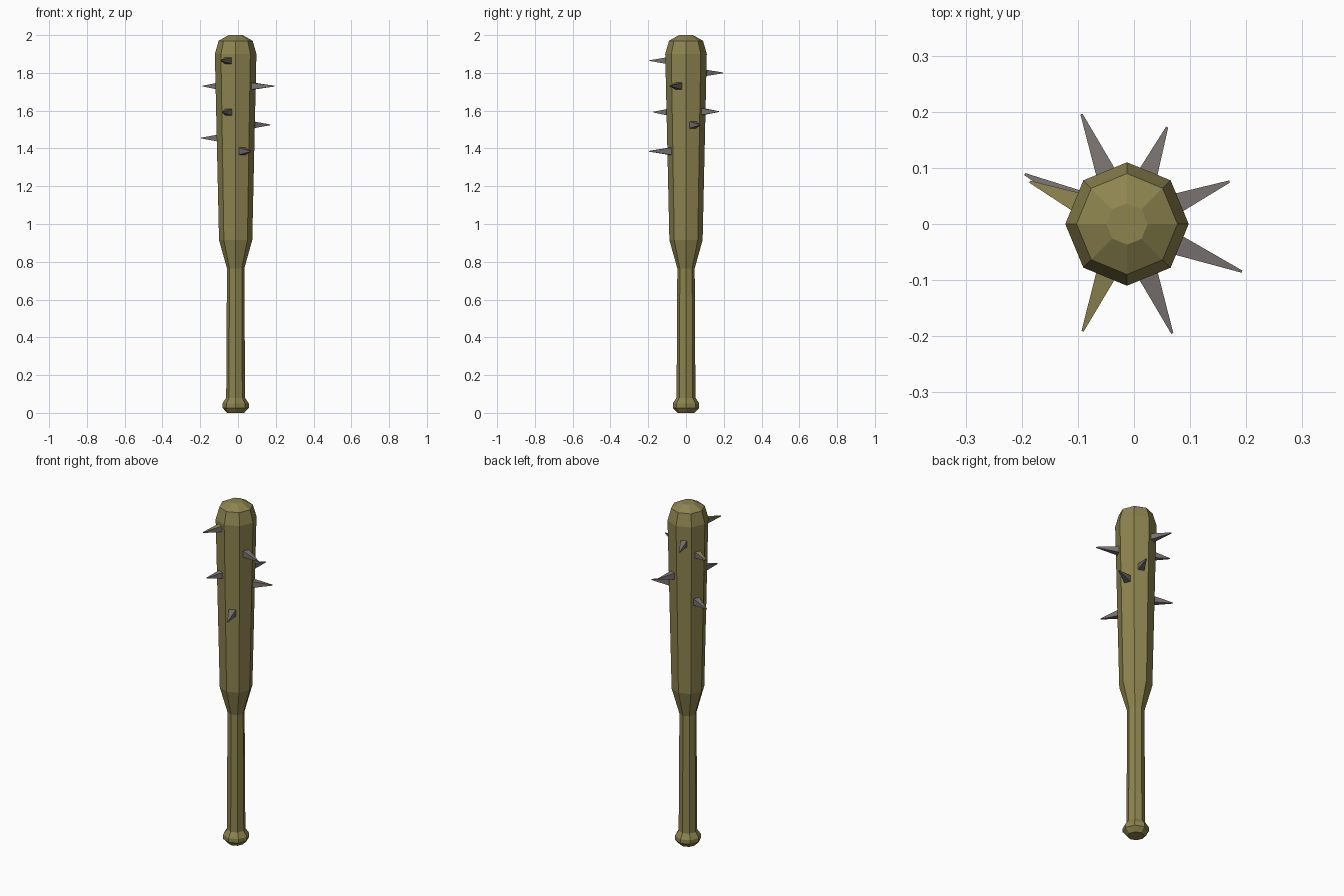
import bpy, bmesh, math
from mathutils import Vector

if "Cube" in bpy.data.objects:
    bpy.data.objects.remove(bpy.data.objects["Cube"])

CX = -0.0125  # bat axis, offset so the spikes are centred overall


def material(name, color):
    m = bpy.data.materials.new(name)
    m.diffuse_color = (*color, 1)
    m.use_nodes = True
    m.node_tree.nodes["Principled BSDF"].inputs["Base Color"].default_value = m.diffuse_color
    return m


wood = material("olive wood", (0.265, 0.23, 0.078))
metal = material("grey metal", (0.195, 0.172, 0.162))


def finish(name, bm, mats):
    bmesh.ops.recalc_face_normals(bm, faces=bm.faces)
    me = bpy.data.meshes.new(name)
    bm.to_mesh(me)
    bm.free()
    ob = bpy.data.objects.new(name, me)
    bpy.context.collection.objects.link(ob)
    for m in mats:
        me.materials.append(m)
    return ob


def loft(bm, rings):
    """Skin closed rings of points and cap both ends."""
    loops = [[bm.verts.new(p) for p in ring] for ring in rings]
    for a, b in zip(loops, loops[1:]):
        n = len(a)
        for i in range(n):
            bm.faces.new((a[i], a[(i + 1) % n], b[(i + 1) % n], b[i]))
    bm.faces.new(loops[0])
    bm.faces.new(loops[-1])


# Bat body: eight-sided turned profile of (radius, height), knob to rounded end
profile = [(0.045, 0.0), (0.07, 0.027), (0.07, 0.05), (0.05, 0.08),
           (0.046, 0.765), (0.088, 0.915), (0.110, 1.90), (0.09, 1.97), (0.037, 2.0)]
bm = bmesh.new()
loft(bm, [[(CX + r * math.cos(i * math.pi / 4), r * math.sin(i * math.pi / 4), z)
           for i in range(8)] for r, z in profile])
finish("bat", bm, [wood])


# Spikes: thin square pyramids pointing straight out of the bat's flat sides
def spike(angle, z, reach, wooden_top):
    a = math.radians(angle)
    out = Vector((math.cos(a), math.sin(a), 0))
    side = Vector((-math.sin(a), math.cos(a), 0))
    up = Vector((0, 0, 1))
    axis = Vector((CX, 0, z))
    bm = bmesh.new()
    loft(bm, [[axis + out * r + side * (s * w) + up * (u * w)
               for s, u in ((-1, -1), (1, -1), (1, 1), (-1, 1))]
              for r, w in ((0.08, 0.0205), (reach, 0.002))])
    bm.normal_update()
    bmesh.ops.recalc_face_normals(bm, faces=bm.faces)
    for f in bm.faces:
        f.material_index = int(wooden_top and f.normal.z > 0.7)
    finish("spike", bm, [metal, wood])


for args in [(112.5, 1.80, 0.212, False), (67.5, 1.595, 0.187, False),
             (22.5, 1.525, 0.198, False), (-22.5, 1.73, 0.222, False),
             (-67.5, 1.385, 0.211, False), (247.5, 1.865, 0.207, True),
             (247.5, 1.592, 0.186, False), (156.5, 1.73, 0.189, True),
             (154, 1.455, 0.203, False)]:
    spike(*args)
